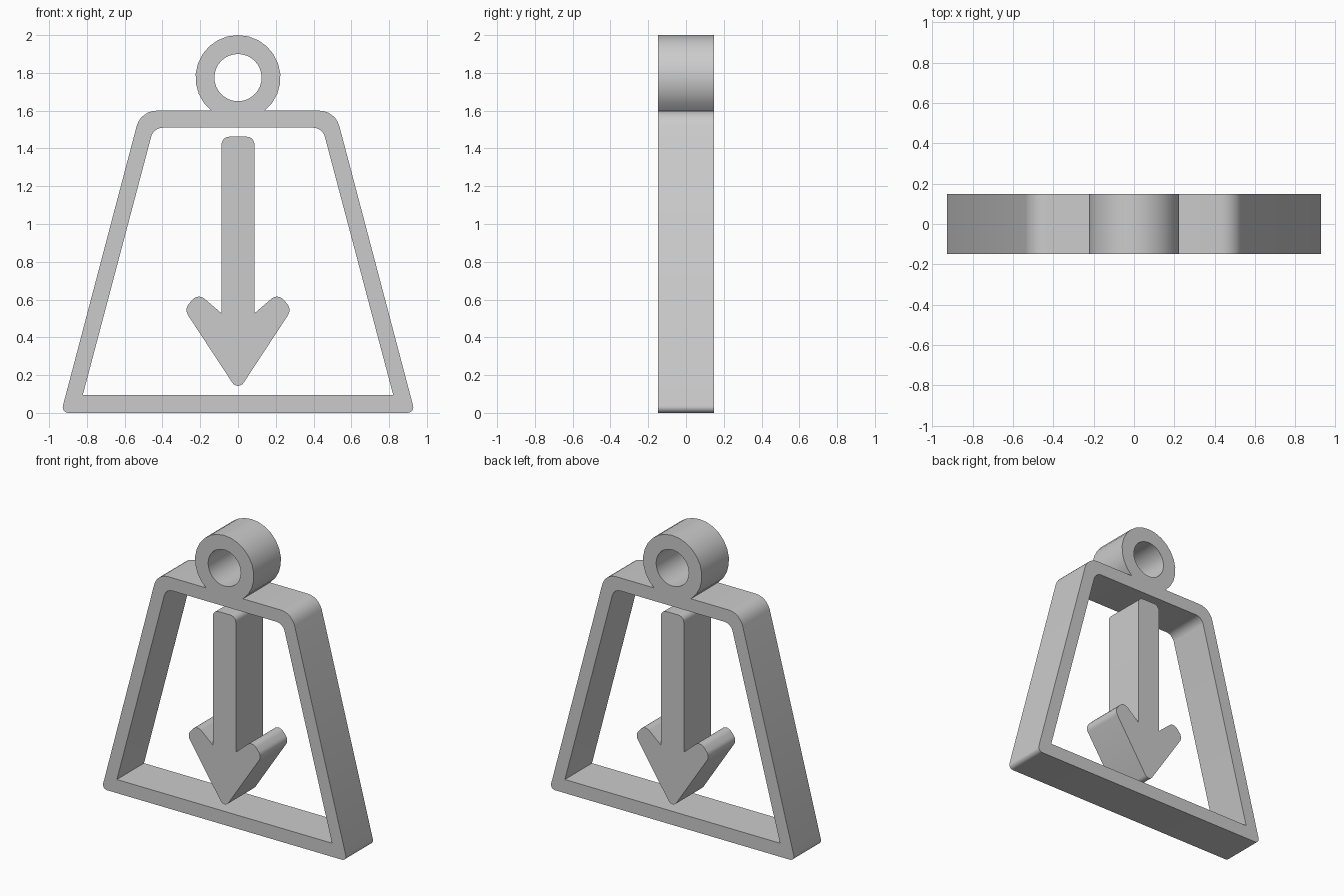
import bpy, bmesh
from math import sin, cos, tan, pi, radians, sqrt, asin
from mathutils import Vector

if "Cube" in bpy.data.objects:
    bpy.data.objects.remove(bpy.data.objects["Cube"])

HALF_DEPTH = 0.148


def fillet(points, steps=6):
    """Round each (x, z, radius) corner of a closed outline."""
    out = []
    for i, (x, z, r) in enumerate(points):
        p = Vector((x, z))
        if r == 0:
            out.append(p)
            continue
        a = (Vector(points[i - 1][:2]) - p).normalized()
        b = (Vector(points[(i + 1) % len(points)][:2]) - p).normalized()
        half = a.angle(b) / 2
        center = p + (a + b).normalized() * (r / sin(half))
        start = p + a * (r / tan(half)) - center
        end = p + b * (r / tan(half)) - center
        sweep = pi - 2 * half
        for k in range(steps + 1):
            t = k / steps
            out.append(center + (start * sin((1 - t) * sweep) + end * sin(t * sweep)) / sin(sweep))
    return out


def mirrored(right):
    """Complete a half outline, ordered bottom to top, across x = 0."""
    return right + [(-x, z, r) for x, z, r in reversed(right) if x > 0]


def circle(cz, r, n, start=0.0, sweep=2 * pi, closed=True):
    count = n if closed else n + 1
    return [Vector((r * cos(start + sweep * k / n), cz + r * sin(start + sweep * k / n)))
            for k in range(count)]


def plate(name, loops):
    """Extrude an outline, with holes, through the depth."""
    curve = bpy.data.curves.new(name + "_profile", 'CURVE')
    curve.dimensions = '2D'
    curve.fill_mode = 'BOTH'
    curve.extrude = HALF_DEPTH
    for loop in loops:
        s = curve.splines.new('POLY')
        s.points.add(len(loop) - 1)
        for pt, co in zip(s.points, loop):
            pt.co = (co.x, co.y, 0, 1)
        s.use_cyclic_u = True
    temp = bpy.data.objects.new(name + "_temp", curve)
    bpy.context.collection.objects.link(temp)
    mesh = bpy.data.meshes.new_from_object(temp.evaluated_get(bpy.context.evaluated_depsgraph_get()))
    bpy.data.objects.remove(temp)
    bm = bmesh.new()
    bm.from_mesh(mesh)
    bmesh.ops.remove_doubles(bm, verts=bm.verts, dist=0.0001)
    for v in bm.verts:
        v.co = (v.co.x, -v.co.z, v.co.y)
    bmesh.ops.recalc_face_normals(bm, faces=bm.faces)
    bm.to_mesh(mesh)
    bm.free()
    mesh.name = name
    obj = bpy.data.objects.new(name, mesh)
    bpy.context.collection.objects.link(obj)
    bpy.ops.object.select_all(action='DESELECT')
    obj.select_set(True)
    bpy.context.view_layer.objects.active = obj
    bpy.ops.object.shade_smooth_by_angle(angle=radians(32))
    return obj


# Trapezoid frame, with the hanging ring rising from its top edge
RING_Z, RING_R, TOP = 1.775, 0.225, 1.6
right = fillet([(0, 0, 0), (0.937, 0, 0.03), (0.515, TOP, 0.11), (0, TOP, 0)])[1:-1]
foot = -asin((RING_Z - TOP) / RING_R)
ring = circle(RING_Z, RING_R, 20, foot, pi - 2 * foot, closed=False)
left = [Vector((-p.x, p.y)) for p in reversed(right)]
opening = fillet(mirrored([(0.822, 0.094, 0), (0.447, 1.51, 0.065)]))
plate("weight_frame", [right + ring + left, opening, circle(RING_Z, 0.125, 32)])

# Downward arrow floating inside the frame
arrow = fillet(mirrored([(0, 0.114, 0.035), (0.285, 0.548, 0.05), (0.212, 0.634, 0.045),
                         (0.087, 0.527, 0), (0.087, 1.462, 0.04)]))
plate("down_arrow", [arrow])
